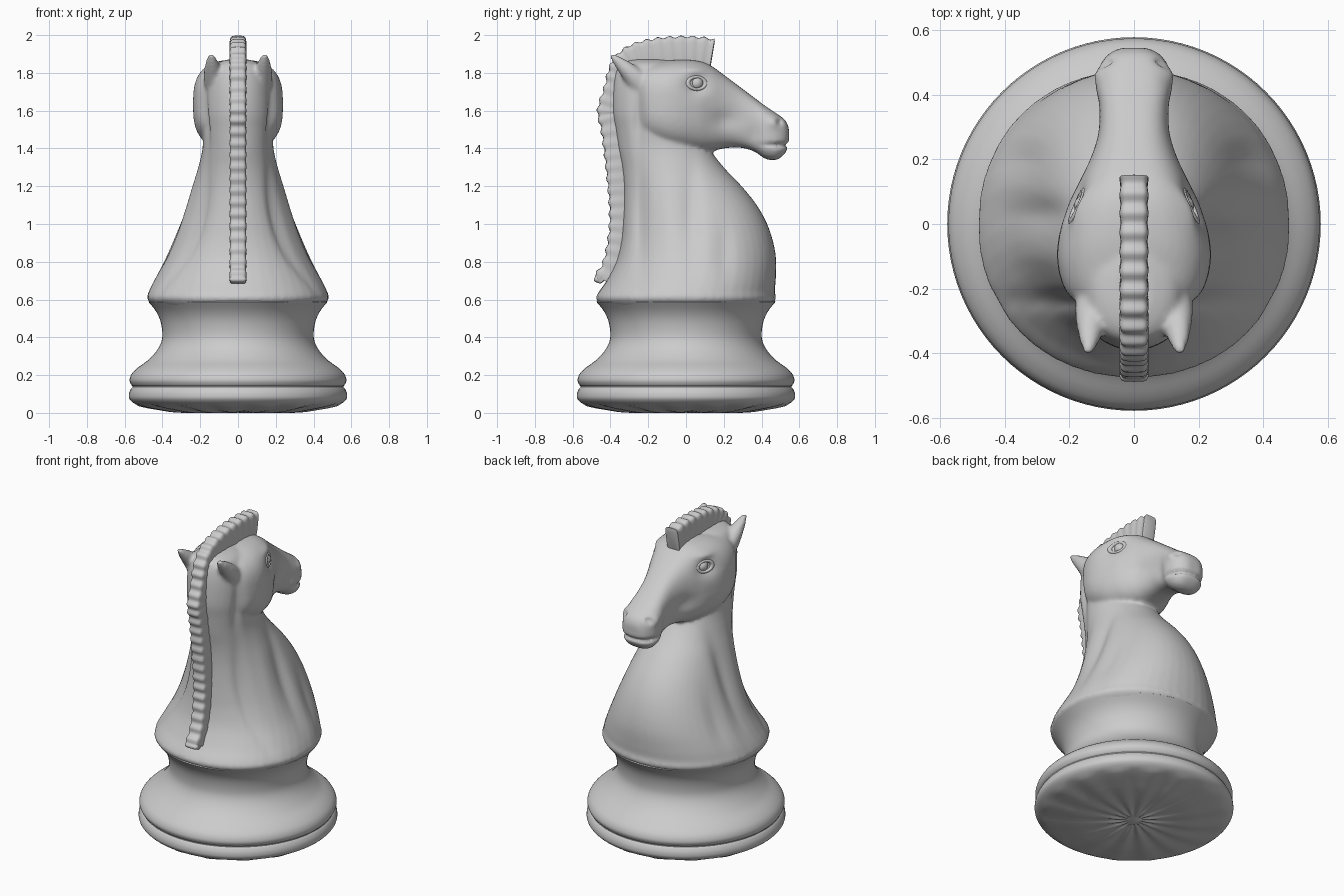
import bpy, bmesh, math
from mathutils import Vector

if "Cube" in bpy.data.objects:
    bpy.data.objects.remove(bpy.data.objects["Cube"])


def spline(pts, n):
    """Catmull-Rom samples through tuples of any length."""
    p = [pts[0]] + list(pts) + [pts[-1]]
    out = []
    for i in range(1, len(p) - 2):
        for k in range(n):
            t = k / n
            out.append(tuple(0.5 * (2 * b + (c - a) * t + (2 * a - 5 * b + 4 * c - d) * t * t
                                    + (3 * b - a - 3 * c + d) * t ** 3)
                             for a, b, c, d in zip(*p[i - 1:i + 3])))
    return out + [tuple(pts[-1])]


def oval(a, b, e=2.0, n=32):
    """Superellipse outline."""
    res = []
    for i in range(n):
        c, s = math.cos(math.tau * i / n), math.sin(math.tau * i / n)
        res.append((a * math.copysign(abs(c) ** (2 / e), c), b * math.copysign(abs(s) ** (2 / e), s)))
    return res


def loft(name, rings):
    """Skin a stack of equal rings and cap both ends."""
    bm = bmesh.new()
    vs = [[bm.verts.new(p) for p in r] for r in rings]
    n = len(vs[0])
    for r, q in zip(vs, vs[1:]):
        for i in range(n):
            bm.faces.new((r[i], r[(i + 1) % n], q[(i + 1) % n], q[i]))
    bm.faces.new(vs[0])
    bm.faces.new(vs[-1])
    bmesh.ops.recalc_face_normals(bm, faces=bm.faces)
    me = bpy.data.meshes.new(name)
    bm.to_mesh(me)
    bm.free()
    ob = bpy.data.objects.new(name, me)
    bpy.context.collection.objects.link(ob)
    return ob


def select(obs):
    bpy.ops.object.select_all(action='DESELECT')
    for o in obs:
        o.select_set(True)
    bpy.context.view_layer.objects.active = obs[0]


# Turned base: (radius, z)
foot = [(.05, .006), (.3, .006), (.42, .02), (.53, .042), (.572, .07), (.577, .1), (.568, .125), (.558, .137)]
waist = [(.558, .142), (.567, .152), (.574, .175), (.562, .208), (.53, .24), (.475, .28), (.43, .33),
         (.405, .38), (.401, .43), (.412, .49), (.436, .54), (.474, .588)]
prof = spline(foot, 4) + spline(waist, 4) + [(.466, .594), (.43, .594)]
base = loft("base", [[(x, y, z) for x, y in oval(r, r, n=96)] for r, z in prof])
for v in base.data.vertices:  # faint rays on the underside
    if v.co.z < .045:
        v.co.z += .004 * math.sin(16 * math.atan2(v.co.y, v.co.x)) - .002
select([base])
bpy.ops.object.shade_smooth_by_angle(angle=math.radians(40))

# Neck and chest: (z, back y, front y, half width)
neck = [(.54, -.42, .42, .42), (.60, -.475, .475, .48), (.64, -.462, .47, .474), (.70, -.42, .475, .447),
        (.80, -.37, .478, .395), (.90, -.345, .463, .35), (1.0, -.335, .43, .31), (1.1, -.33, .375, .274),
        (1.2, -.33, .295, .24), (1.3, -.34, .2, .208), (1.4, -.36, .125, .187), (1.5, -.375, .08, .185),
        (1.6, -.39, .05, .185), (1.75, -.385, 0, .17), (1.84, -.36, -.05, .13), (1.87, -.3, -.1, .06)]
body = loft("horse_body", [[(x, y + (a + b) / 2, z) for x, y in oval(w, (b - a) / 2, 2.1, 48)]
                           for z, a, b, w in spline(neck, 4)])

# Head from poll to nose: (y, top z, bottom z, half width)
skull = [(-.27, 1.80, 1.48, .14), (-.22, 1.84, 1.45, .205), (-.13, 1.86, 1.412, .236), (-.04, 1.87, 1.388, .233),
         (.06, 1.865, 1.38, .203), (.13, 1.84, 1.385, .170), (.2, 1.79, 1.40, .137), (.28, 1.73, 1.405, .112),
         (.36, 1.67, 1.385, .108), (.42, 1.625, 1.345, .118), (.48, 1.585, 1.34, .110), (.525, 1.55, 1.375, .08),
         (.545, 1.51, 1.42, .04)]
head = loft("head", [[(x, y, v + (t + b) / 2) for x, v in oval(w, (t - b) / 2, 2.9, 40)]
                     for y, t, b, w in spline(skull, 4)])

# Ears swept backwards: (x, y, z, x radius, y radius)
ear = [(.11, -.21, 1.68, .062, .07), (.128, -.26, 1.77, .055, .075), (.137, -.335, 1.85, .036, .05),
       (.142, -.395, 1.9, .014, .014)]
ears = [loft("ear", [[(s * (cx + x), cy + y, z) for x, y in oval(a, b)] for cx, cy, z, a, b in spline(ear, 6)])
        for s in (-1, 1)]

# Blend into one skin
select([body, head] + ears)
bpy.ops.object.join()
rm = body.modifiers.new("blend", 'REMESH')
rm.mode = 'VOXEL'
rm.voxel_size = 0.011
sm = body.modifiers.new("soften", 'SMOOTH')
sm.factor, sm.iterations = 0.5, 5
bpy.ops.object.modifier_apply(modifier="blend")
bpy.ops.object.modifier_apply(modifier="soften")

# Sculpted hollows and swellings on the sides: (y, z, y size, z size, depth)
dents = [(.055, 1.735, .06, .05, .028), (.05, 1.815, .06, .022, -.014), (.2, 1.55, .07, .05, .014),
         (-.25, 1.55, .03, .12, .018), (-.24, 1.0, .035, .28, .025), (.03, 1.05, .05, .25, .02),
         (.2, .85, .05, .15, .012), (-.1, 1.05, .05, .25, -.008), (.47, 1.54, .035, .03, -.014),
         (.495, 1.54, .014, .016, .025), (.48, 1.418, .06, .010, .022), (.36, 1.47, .04, .05, .008)]
for v in body.data.vertices:
    x, y, z = v.co
    side = max(-1, min(1, x / .05))
    for cy, cz, sy, sz, d in dents:
        v.co.x -= side * d * math.exp(-((y - cy) / sy) ** 2 - ((z - cz) / sz) ** 2)
    if y > .48:  # mouth slit across the nose tip
        v.co.y -= .02 * math.exp(-((z - 1.418) / .01) ** 2)
sm = body.modifiers.new("polish", 'SMOOTH')
sm.factor, sm.iterations = 0.5, 2
select([body])
bpy.ops.object.shade_smooth()

# Eyes with lids, set on the skin and turned to follow it
for s in (-1, 1):
    spot = (.055, 1.745)
    skin = max(s * v.co.x for v in body.data.vertices
               if (v.co.y - spot[0]) ** 2 + (v.co.z - spot[1]) ** 2 < .012 ** 2)
    bpy.ops.mesh.primitive_uv_sphere_add(segments=24, ring_count=16, radius=.036,
                                         location=(s * (skin - .022), *spot))
    eye = bpy.context.object
    eye.name = "eye"
    bpy.ops.mesh.primitive_torus_add(major_radius=.044, minor_radius=.012, major_segments=32, minor_segments=10,
                                     location=(s * (skin - .001), *spot),
                                     rotation=(0, math.pi / 2 - s * .15, s * .42))
    lid = bpy.context.object
    lid.name = "eyelid"
    lid.scale = (.75, 1.15, 1)
    select([eye, lid])
    bpy.ops.object.shade_smooth()

# Ribbed mane: outer edge (y, z, depth), swept with a scalloped section
crest = [(-.465, .675, .06), (-.492, .72, .10), (-.445, .8, .12), (-.415, .95, .11), (-.412, 1.1, .11),
         (-.43, 1.3, .11), (-.452, 1.48, .12), (-.474, 1.6, .12), (-.437, 1.73, .12), (-.412, 1.83, .12),
         (-.365, 1.905, .13), (-.29, 1.955, .15), (-.18, 1.985, .16), (-.05, 1.997, .16), (.07, 1.995, .16),
         (.155, 1.982, .16)]
path = spline(crest, 14)
rings, run = [], 0.0
for i, (y, z, d) in enumerate(path):
    p = Vector((0, y, z))
    a, b = path[max(i - 1, 0)], path[min(i + 1, len(path) - 1)]
    t = Vector((0, b[0] - a[0], b[1] - a[1])).normalized()
    inward = Vector((0, t.z, -t.y))
    run += (p - Vector((0, *path[max(i - 1, 0)][:2]))).length
    rib = math.sin(math.pi * run / .062) ** 2
    end = .8 if i in (0, len(path) - 1) else 1
    top = .011 * (1 - rib)
    mid = p + inward * (d + top) / 2
    rings.append([mid + Vector((x, 0, 0)) + inward * u
                  for x, u in oval((.042 + .003 * rib) * end, (d - top) / 2 * end, 5, 24)])
mane = loft("mane", rings)
select([mane])
bpy.ops.object.shade_smooth_by_angle(angle=math.radians(50))
